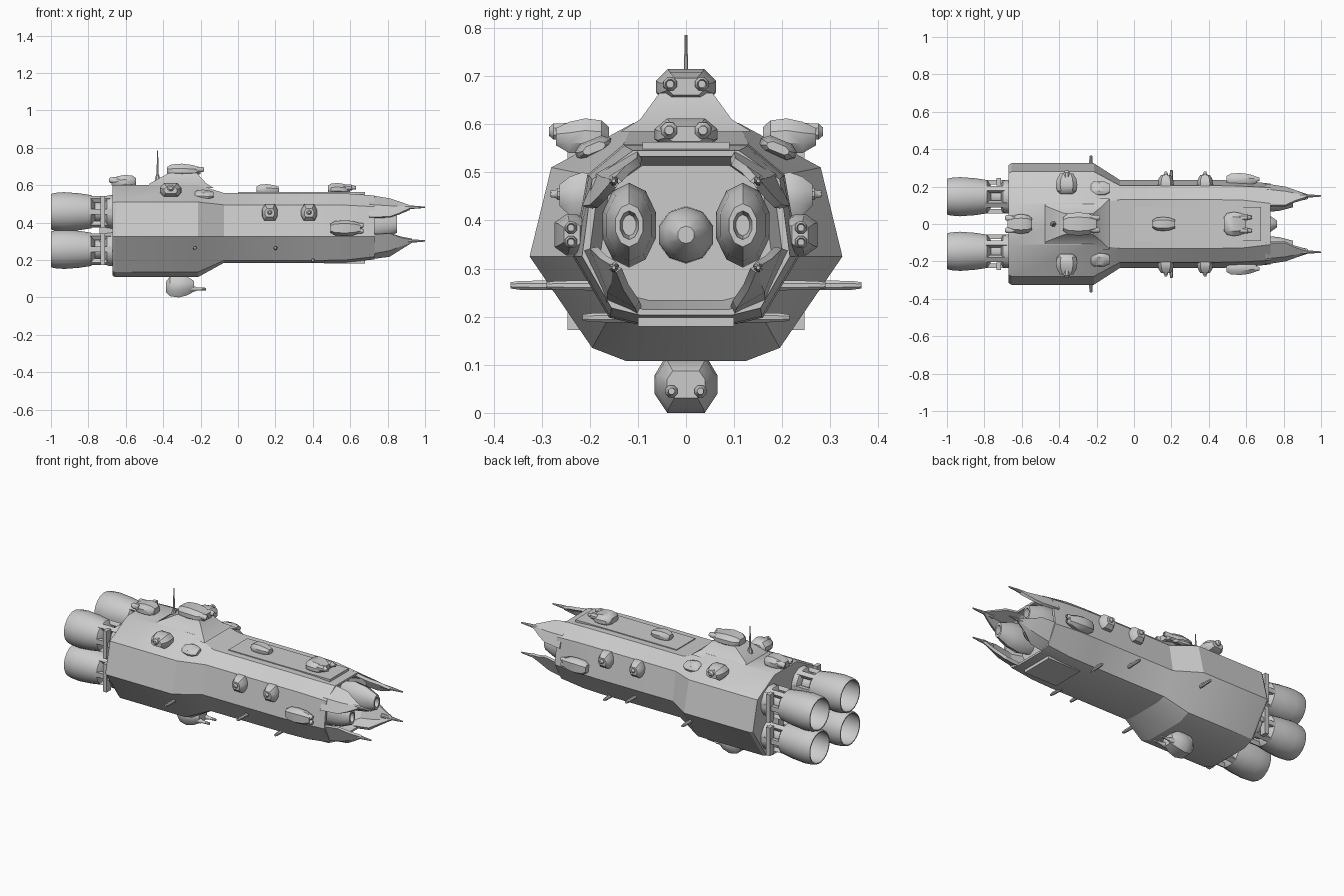
import bpy, bmesh, math
from mathutils import Matrix, Vector

if "Cube" in bpy.data.objects:
    bpy.data.objects.remove(bpy.data.objects["Cube"])

T, R = Matrix.Translation, Matrix.Rotation
I = Matrix.Identity(4)


def loft(name, rings, M=I, angle=28):
    """Skin a series of equal-length closed rings and cap both ends."""
    bm = bmesh.new()
    vs = [[bm.verts.new(M @ Vector(p)) for p in r] for r in rings]
    n = len(vs[0])
    for a, b in zip(vs, vs[1:]):
        for i in range(n):
            bm.faces.new((a[i], a[(i + 1) % n], b[(i + 1) % n], b[i]))
    bm.faces.new(vs[0])
    bm.faces.new(vs[-1])
    bmesh.ops.recalc_face_normals(bm, faces=bm.faces)
    me = bpy.data.meshes.new(name)
    bm.to_mesh(me)
    bm.free()
    ob = bpy.data.objects.new(name, me)
    bpy.context.collection.objects.link(ob)
    bpy.context.view_layer.objects.active = ob
    bpy.ops.object.select_all(action='DESELECT')
    ob.select_set(True)
    bpy.ops.object.shade_smooth_by_angle(angle=math.radians(angle))
    return ob


def circle(x, r, n=16, y=0, z=0, ry=None):
    ry = r if ry is None else ry
    return [(x, y + ry * math.cos(2 * math.pi * (i + .5) / n),
             z + r * math.sin(2 * math.pi * (i + .5) / n)) for i in range(n)]


def lathe(name, prof, M=I, n=16, ry=1):
    return loft(name, [circle(x, r, n, ry=r * ry) for x, r in prof], M, 40)


def box(name, x0, x1, y0, y1, z0, z1, M=I):
    return loft(name, [[(x, y0, z0), (x, y1, z0), (x, y1, z1), (x, y0, z1)] for x in (x0, x1)], M)


def hull_ring(x, half):
    return [(x, y, z) for y, z in half] + [(x, -y, z) for y, z in reversed(half)]


def scaled(half, k, c=0.375):
    return [(y * k, c + (z - c) * k) for y, z in half]


def turret(name, M, size, barrels=(), reach=0.1, r=0.01, zf=0.5):
    """Rounded gun housing, local +X forward and +Z away from the hull."""
    L, W, H = size
    rings = []
    for x, w, lo, hi in ((-.5, .28, .25, .75), (-.36, .44, 0, .94), (-.05, .5, 0, 1),
                         (.25, .45, 0, .9), (.5, .3, .22, .72)):
        rings.append([(x * L, w * W * a, (lo + (hi - lo) * b) * H) for a, b in
                      ((.7, 0), (1, .3), (1, .65), (.6, 1), (-.6, 1), (-1, .65), (-1, .3), (-.7, 0))])
    loft(name, rings, M, 35)
    for y in barrels:
        lathe(name + "_barrel", [(L * .2, r * 1.6), (L * .55, r * 1.5), (L * .6, r), (reach, r * .8)],
              M @ T((0, y, zf * H)), 8)


SIDES = [Matrix.Diagonal((1, s, 1, 1)) for s in (1, -1)]

# main hull: wide stern block, shoulder taper, slim fore body, hollow bow
rear = [(.11, .602), (.28, .51), (.325, .325), (.195, .135), (.125, .108)]
fore = [(.13, .558), (.205, .495), (.235, .325), (.16, .198), (.105, .185)]
bow = [(.11, .545), (.195, .485), (.216, .325), (.155, .218), (.095, .203)]
loft("hull", [hull_ring(-.67, scaled(rear, .97)), hull_ring(-.655, rear), hull_ring(-.215, rear),
              hull_ring(-.075, fore), hull_ring(.45, fore), hull_ring(.58, scaled(fore, .985)),
              hull_ring(.73, bow), hull_ring(.73, scaled(bow, .93)),
              hull_ring(.63, scaled(bow, .82))])

# raised roof panel on the fore body and keel panel
box("roof_panel", .0, .68, -.09, .09, .54, .563)
box("keel_panel", .46, .68, -.1, .1, .18, .22)

for S in SIDES:
    # four tapering bow petals with antenna tips
    petals = {
        "upper": ([(.7, (.1, .548), (.187, .497), (.216, .43)), (.81, (.102, .53), (.175, .49), (.2, .432)),
                   (.86, (.125, .514), (.165, .488), (.182, .45)), (.92, (.145, .492), (.153, .488), (.158, .478))], .482),
        "lower": ([(.7, (.1, .203), (.165, .23), (.215, .335)), (.81, (.105, .217), (.163, .25), (.2, .342)),
                   (.87, (.13, .255), (.155, .272), (.178, .32)), (.93, (.145, .292), (.152, .295), (.158, .308))], .302)}
    for key, (st, tz) in petals.items():
        loft(key + "_bow_petal", [[(x, *p) for p in pts] +
             [(x, y * .92, .375 + (z - .375) * .9) for y, z in reversed(pts)] for x, *pts in st], S)
        lathe(key + "_bow_tip", [(.86, .012), (.94, .009), (1, .004)], S @ T((0, .15, tz)), 8)

    # oval launch tubes in the bow
    lathe("launch_tube", [(.62, .07), (.7, .088), (.78, .075), (.85, .045), (.85, .03), (.81, .022)],
          S @ T((0, .118, .39)), 10, .66)

    # engines: bells, cores, collars, struts
    for z in (.257, .458):
        E = S @ T((0, .146, z))
        lathe("engine_bell", [(-.765, .06), (-.785, .09), (-.85, .1), (-.93, .106), (-.98, .102), (-1, .096),
                              (-1, .09), (-.92, .095), (-.84, .07), (-.82, .03)], E, 20)
        lathe("engine_core", [(-.8, .062), (-.74, .05), (-.64, .06)], E, 12)
        lathe("engine_collar", [(-.71, .07), (-.70, .09), (-.65, .095)], E, 12)
        for i in range(6):
            box("engine_strut", -.8, -.66, -.014, .014, .066, .09, E @ R(math.radians(60 * i + 30), 4, 'X'))
        box("engine_side_clamp", -.735, -.71, .06, .1, -.085, .085, E)
    box("engine_link", -.74, -.66, .12, .17, .26, .46, S)

    # shoulder turrets firing outward on the stern block
    turret("shoulder_turret", S @ T((-.36, .215, .54)) @ R(math.pi / 2, 4, 'Z'), (.11, .115, .072), (0,), .07, .012, .62)
    # flat pads on the shoulder taper
    turret("shoulder_pad", S @ T((-.18, .185, .535)) @ R(math.radians(-22), 4, 'X'), (.1, .08, .035))
    # broadside guns on the fore body
    for x in (.17, .38):
        turret("broadside_gun", S @ T((x, .22, .41)) @ R(math.pi / 2, 4, 'Z'), (.085, .085, .09), (0,), .062, .009)
    # forward sponsons beside the bow
    turret("bow_sponson", S @ T((.575, .205, .37)) @ R(-math.pi / 2, 4, 'X'), (.16, .085, .068), (-.015, .015), .09, .009)

    # outrigger rods
    for x, z, y0, y1 in ((-.23, .265, .2, .365), (.2, .265, .15, .29), (.4, .198, .1, .215)):
        lathe("outrigger_rod", [(y0, .012), (y1 - .02, .01), (y1, .007)],
              S @ T((x, 0, z)) @ R(math.pi / 2, 4, 'Z'), 8)

# bow centre emitter
lathe("bow_emitter", [(.6, .06), (.68, .058), (.73, .045), (.765, .018)], T((0, 0, .37)), 10)

# command pedestal and main top turret
loft("pedestal", [[(x0, -w, z), (x1, -w, z), (x1, w, z), (x0, w, z)] for z, x0, x1, w in
                  ((.585, -.49, -.13, .135), (.61, -.47, -.17, .095), (.665, -.37, -.22, .055))])
turret("main_turret", T((-.29, 0, .645)), (.18, .125, .07), (-.033, .033), .1, .01, .55)

# remaining dorsal turrets: stern (facing aft), middle, bow
turret("stern_turret", T((-.61, 0, .585)) @ R(math.pi, 4, 'Z'), (.13, .105, .07), (-.033, .033), .08, .011, .6)
turret("middle_turret", T((.16, 0, .55)), (.12, .075, .056), (), .08)
turret("bow_turret", T((.54, 0, .55)), (.12, .13, .062), (-.035, .035), .09, .012, .6)

# belly turret
turret("belly_turret", T((-.31, 0, .112)) @ R(math.pi, 4, 'X'), (.15, .13, .112), (-.03, .03), .14, .009, .6)

# mast: tapered vertical antenna
lathe("mast", [(.6, .022), (.645, .012), (.66, .006), (.785, .003)],
      T((-.43, 0, 0)) @ R(-math.pi / 2, 4, 'Y'), 8)
